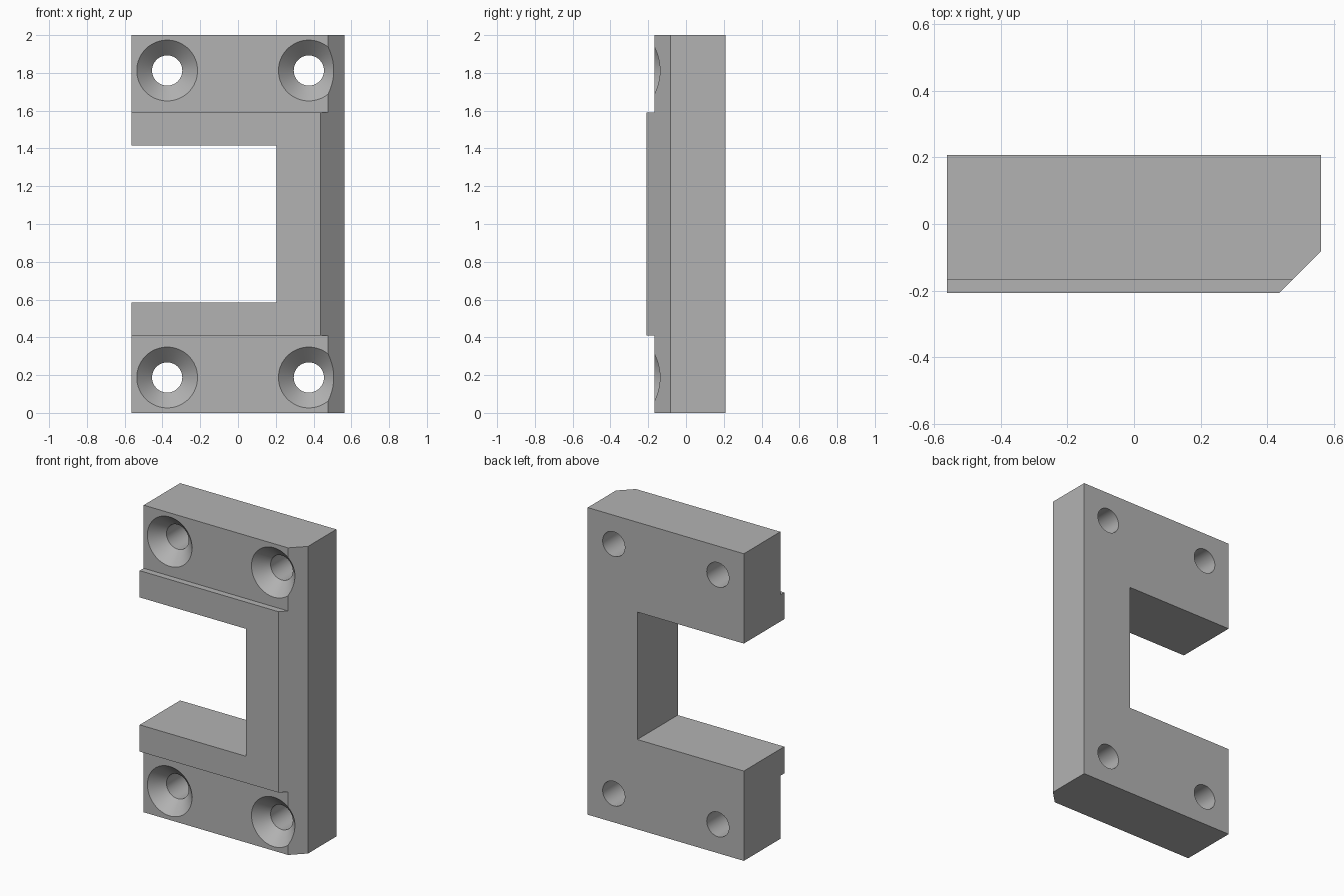
import bpy, bmesh, math
from mathutils import Matrix

cube = bpy.data.objects.get("Cube")
if cube:
    bpy.data.objects.remove(cube, do_unlink=True)

HALF_W, HALF_D, HEIGHT = 0.5625, 0.208, 2.0
CHAMFER = 0.126
STEP_Y, STEP_H = -0.167, 0.411
NOTCH_X, NOTCH_Z = 0.205, 0.585
HOLE_X, HOLE_Z, HOLE_R, SINK_R = 0.375, 0.1875, 0.08, 0.161

grey = bpy.data.materials.new("plain grey")
grey.use_nodes = True
colour = (0.45, 0.45, 0.45, 1)
grey.diffuse_color = colour
grey.node_tree.nodes["Principled BSDF"].inputs["Base Color"].default_value = colour


def prism(name, outline, z0, z1):
    """Extrude an x, y outline from z0 to z1."""
    bm = bmesh.new()
    face = bm.faces.new([bm.verts.new((x, y, z0)) for x, y in outline])
    top = bmesh.ops.extrude_face_region(bm, geom=[face])["geom"]
    bmesh.ops.translate(bm, vec=(0, 0, z1 - z0),
                        verts=[v for v in top if isinstance(v, bmesh.types.BMVert)])
    return finish(name, bm)


def finish(name, bm):
    bmesh.ops.recalc_face_normals(bm, faces=bm.faces)
    mesh = bpy.data.meshes.new(name)
    bm.to_mesh(mesh)
    bm.free()
    mesh.materials.append(grey)
    obj = bpy.data.objects.new(name, mesh)
    bpy.context.collection.objects.link(obj)
    return obj


def box(name, x0, x1, y0, y1, z0, z1):
    return prism(name, [(x0, y0), (x1, y0), (x1, y1), (x0, y1)], z0, z1)


def countersunk_hole(x, z, sides=64):
    """Lathe a screw hole cutter along y, its cone running out past the face."""
    out = 0.02
    profile = [(SINK_R + out, STEP_Y - out),
               (HOLE_R, STEP_Y + SINK_R - HOLE_R),
               (HOLE_R, HALF_D + out)]
    bm = bmesh.new()
    rings = []
    for r, y in profile:
        ring = bmesh.ops.create_circle(
            bm, segments=sides, radius=r,
            matrix=Matrix.Translation((x, y, z)) @ Matrix.Rotation(math.pi / 2, 4, "X"))
        rings.append(ring["verts"])
    for a, b in zip(rings, rings[1:]):
        for i in range(sides):
            j = (i + 1) % sides
            bm.faces.new((a[i], a[j], b[j], b[i]))
    bm.faces.new(rings[0])
    bm.faces.new(rings[-1])
    return finish("screw_hole_cutter", bm)


# Block with one chamfered front edge
bracket = prism("bracket", [
    (-HALF_W, -HALF_D), (HALF_W - CHAMFER, -HALF_D), (HALF_W, -HALF_D + CHAMFER),
    (HALF_W, HALF_D), (-HALF_W, HALF_D)], 0, HEIGHT)

# Side notch, stepped end pads and screw holes
cutters = [box("notch_cutter", -1, NOTCH_X, -1, 1, NOTCH_Z, HEIGHT - NOTCH_Z),
           box("lower_step_cutter", -1, 1, -1, STEP_Y, -1, STEP_H),
           box("upper_step_cutter", -1, 1, -1, STEP_Y, HEIGHT - STEP_H, HEIGHT + 1)]
for hx in (-HOLE_X, HOLE_X):
    for hz in (HOLE_Z, HEIGHT - HOLE_Z):
        cutters.append(countersunk_hole(hx, hz))

bpy.ops.object.select_all(action="DESELECT")
bpy.context.view_layer.objects.active = bracket
bracket.select_set(True)
for cutter in cutters:
    cutter.hide_render = True
    mod = bracket.modifiers.new("cut", "BOOLEAN")
    mod.operation = "DIFFERENCE"
    mod.solver = "EXACT"
    mod.object = cutter
    bpy.ops.object.modifier_apply(modifier=mod.name)
    bpy.data.objects.remove(cutter, do_unlink=True)

# Smooth hole walls, sharp edges elsewhere
bpy.ops.object.shade_smooth_by_angle(angle=math.radians(30))
